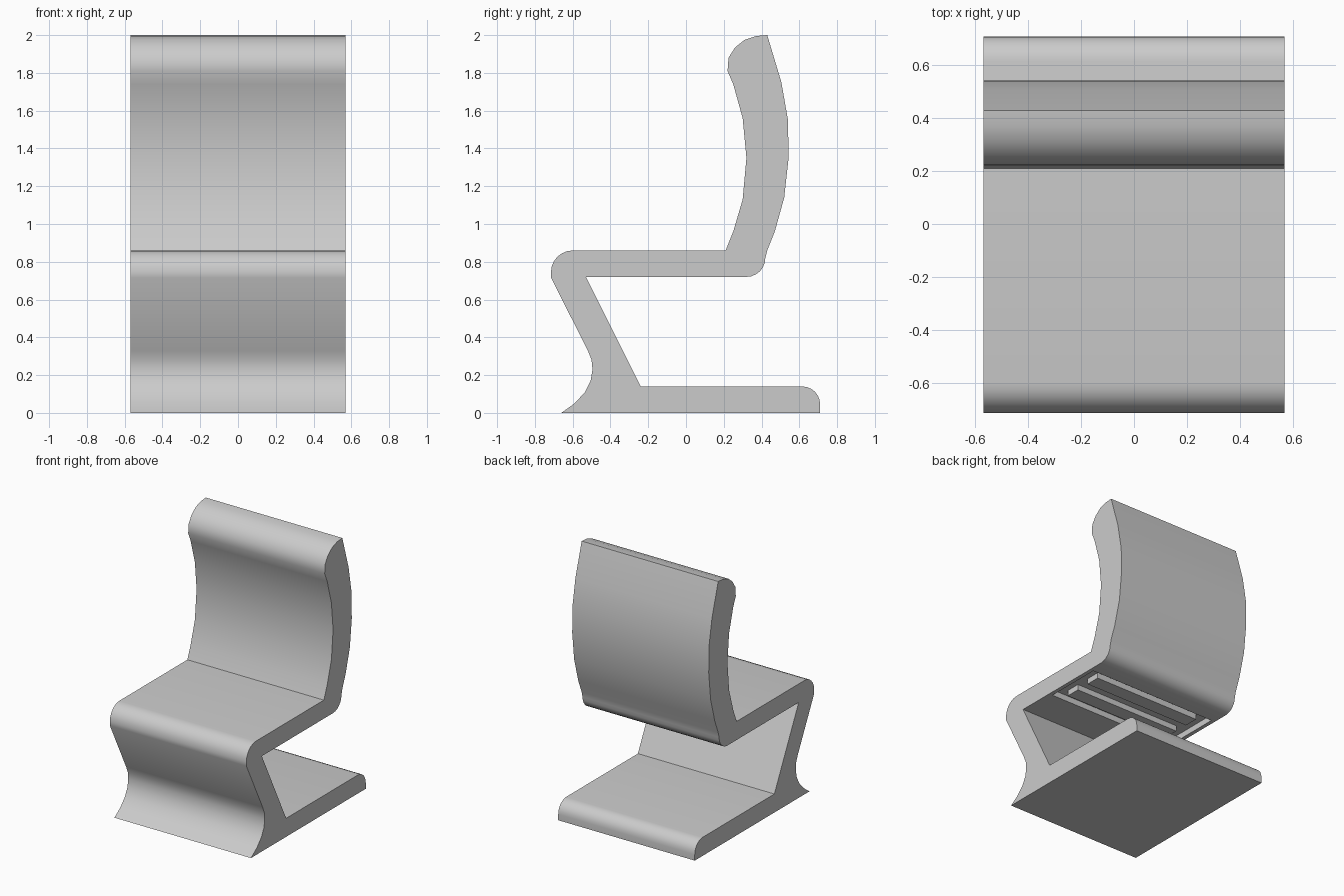
import bpy
import bmesh
import math

if "Cube" in bpy.data.objects:
    bpy.data.objects.remove(bpy.data.objects["Cube"])

HALF_WIDTH = 0.57


def make_object(name, bm):
    bmesh.ops.recalc_face_normals(bm, faces=bm.faces[:])
    mesh = bpy.data.meshes.new(name)
    bm.to_mesh(mesh)
    bm.free()
    obj = bpy.data.objects.new(name, mesh)
    bpy.context.collection.objects.link(obj)
    return obj


def extrude_profile(name, points, half):
    bm = bmesh.new()
    face = bm.faces.new([bm.verts.new((-half, y, z)) for y, z in points])
    result = bmesh.ops.extrude_face_region(bm, geom=[face], use_keep_orig=True)
    verts = [v for v in result["geom"] if isinstance(v, bmesh.types.BMVert)]
    bmesh.ops.translate(bm, verts=verts, vec=(2 * half, 0, 0))
    return make_object(name, bm)


def box(name, half, y0, y1, z0, z1):
    return extrude_profile(name, [(y0, z0), (y1, z0), (y1, z1), (y0, z1)], half)


def arc(cy, cz, ry, rz, start, end, steps=6):
    angles = [math.radians(start + (end - start) * i / steps) for i in range(steps + 1)]
    return [(cy + ry * math.cos(a), cz + rz * math.sin(a)) for a in angles]


# Side profile in y, z: base, slanted support, seat and curved backrest
profile = [(-0.66, 0), (0.71, 0)]
profile += arc(0.615, 0.045, 0.095, 0.095, 0, 90)
profile += [(-0.24, 0.14), (-0.53, 0.72)]
profile += arc(0.32, 0.82, 0.10, 0.10, -90, 0)
profile += [(0.43, 0.86), (0.47, 0.96), (0.52, 1.14), (0.543, 1.35),
            (0.54, 1.55), (0.505, 1.75), (0.43, 2.0), (0.37, 1.995),
            (0.31, 1.975), (0.26, 1.935), (0.225, 1.88), (0.22, 1.81),
            (0.25, 1.74), (0.30, 1.56), (0.32, 1.35), (0.30, 1.13),
            (0.25, 0.96), (0.21, 0.86)]
profile += arc(-0.60, 0.745, 0.115, 0.115, 90, 180)
profile += [(-0.714, 0.715), (-0.52, 0.33), (-0.50, 0.28), (-0.495, 0.23),
            (-0.505, 0.17), (-0.535, 0.11), (-0.59, 0.05)]
chair = extrude_profile("chair_body", profile, HALF_WIDTH)

# Shallow pocket under the seat
cutter = box("pocket_cutter", 0.54, -0.245, 0.20, 0.66, 0.765)
cutter.hide_render = True
cutter.hide_viewport = False
mod = chair.modifiers.new("underside_pocket", "BOOLEAN")
mod.operation = "DIFFERENCE"
mod.solver = "EXACT"
mod.object = cutter
bpy.context.view_layer.objects.active = chair
chair.select_set(True)
bpy.ops.object.modifier_apply(modifier=mod.name)
bpy.data.objects.remove(cutter, do_unlink=True)
bpy.ops.object.shade_smooth_by_angle(angle=math.radians(32))

# Two stiffening ribs inside the pocket
for i, y in enumerate((-0.13, 0.085)):
    box(f"seat_rib_{i + 1}", 0.45, y - 0.055, y + 0.055, 0.722, 0.77)
